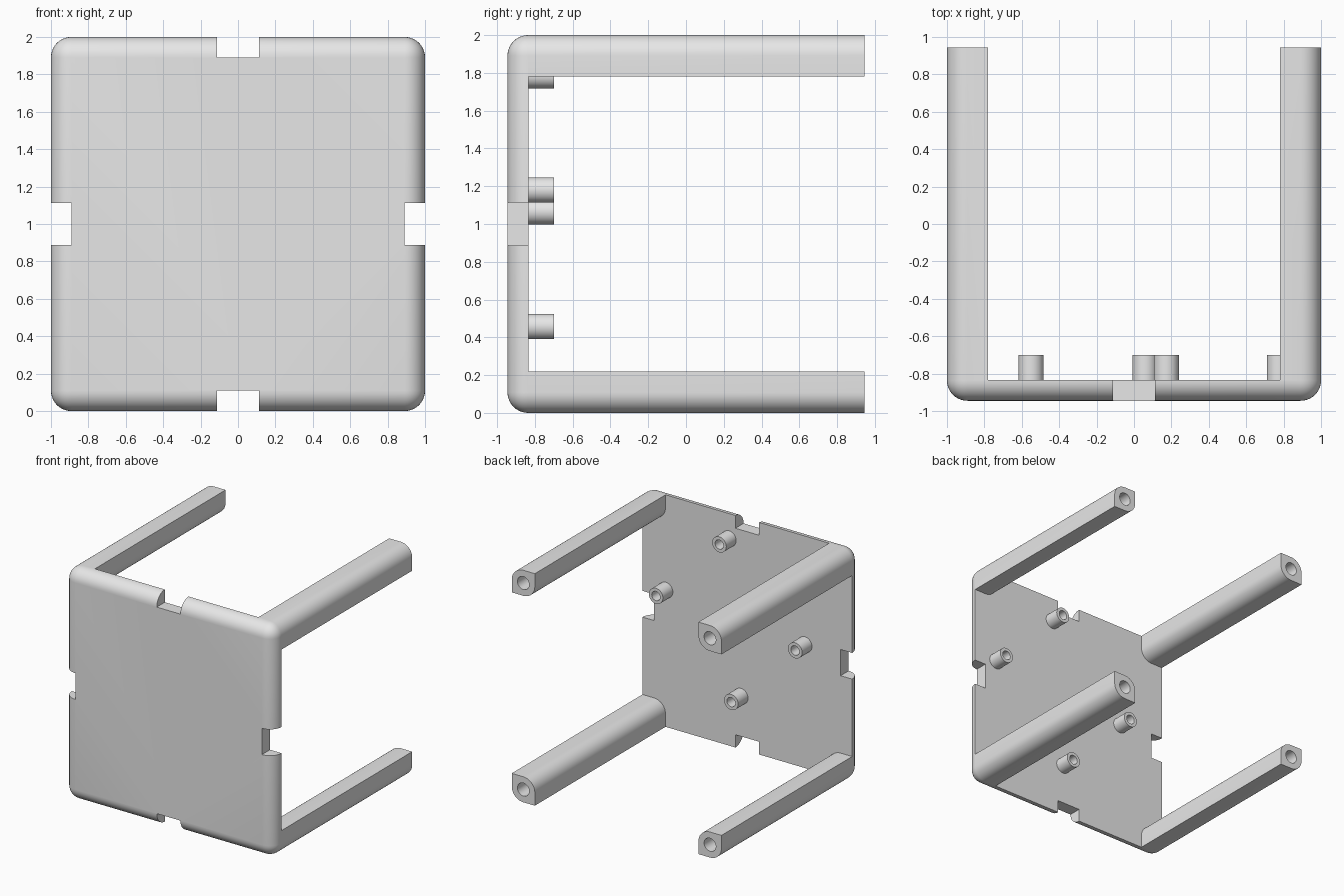
import bpy, bmesh, math
from mathutils import Matrix, Vector

cube = bpy.data.objects.get("Cube")
if cube:
    bpy.data.objects.remove(cube, do_unlink=True)

FRONT, BACK = -0.945, 0.945    # depth range of the whole bracket
PLATE_BACK = -0.835            # inner face of the front plate
LEG = 0.22                     # leg thickness
R = 0.109                      # rounding radius
MID = 1.0                      # height of the centre

grey = bpy.data.materials.new("plain_grey")
grey.use_nodes = True
COLOUR = (0.8, 0.8, 0.8, 1)
grey.diffuse_color = COLOUR
grey.node_tree.nodes["Principled BSDF"].inputs["Base Color"].default_value = COLOUR


def to_object(name, bm):
    bmesh.ops.recalc_face_normals(bm, faces=bm.faces)
    mesh = bpy.data.meshes.new(name)
    bm.to_mesh(mesh)
    bm.free()
    mesh.materials.append(grey)
    ob = bpy.data.objects.new(name, mesh)
    bpy.context.collection.objects.link(ob)
    return ob


def add_box(bm, lo, hi):
    lo, hi = Vector(lo), Vector(hi)
    size = Matrix.Diagonal((*(hi - lo), 1))
    return bmesh.ops.create_cube(bm, size=1, matrix=Matrix.Translation((lo + hi) / 2) @ size)


def add_cylinder(bm, x, z, radius, y0, y1):
    place = Matrix.Translation((x, (y0 + y1) / 2, z)) @ Matrix.Rotation(math.pi / 2, 4, 'X')
    bmesh.ops.create_cone(bm, cap_ends=True, segments=40, radius1=radius,
                          radius2=radius, depth=y1 - y0, matrix=place)


def activate(ob):
    bpy.ops.object.select_all(action='DESELECT')
    ob.select_set(True)
    bpy.context.view_layer.objects.active = ob


def cut(ob, bm):
    cutter = to_object("cutter", bm)
    cutter.hide_render = True
    mod = ob.modifiers.new("cut", 'BOOLEAN')
    mod.operation, mod.solver, mod.object = 'DIFFERENCE', 'EXACT', cutter
    activate(ob)
    bpy.ops.object.modifier_apply(modifier=mod.name)
    bpy.data.objects.remove(cutter, do_unlink=True)


def smooth(ob):
    activate(ob)
    bpy.ops.object.shade_smooth_by_angle(angle=math.radians(30))


# Rounded block: every edge except those of the back face is rounded
bm = bmesh.new()
add_box(bm, (-1, FRONT, 0), (1, BACK, 2))
edges = [e for e in bm.edges if any(v.co.y < 0 for v in e.verts)]
bmesh.ops.bevel(bm, geom=edges, offset=R, segments=10, profile=0.5, affect='EDGES')
frame = to_object("front_plate_with_legs", bm)

# Cross-shaped cavity leaves the plate and four legs with rounded inner corners
inner = 1 - LEG
points = []
for quarter in range(4):
    turn = Matrix.Rotation(quarter * math.pi / 2, 2)
    corner = [Vector((1.2, inner))]
    for i in range(11):
        a = math.pi * (1.5 - i / 20)
        corner.append(Vector((inner + R + R * math.cos(a), inner + R + R * math.sin(a))))
    corner.append(Vector((inner, 1.2)))
    points += [turn @ p for p in corner]
bm = bmesh.new()
face = bm.faces.new([bm.verts.new((p.x, PLATE_BACK, MID + p.y)) for p in points])
new = bmesh.ops.extrude_face_region(bm, geom=[face])["geom"]
bmesh.ops.translate(bm, vec=(0, 2, 0), verts=[g for g in new if isinstance(g, bmesh.types.BMVert)])
cut(frame, bm)

# Notch in the middle of each plate edge
bm = bmesh.new()
for quarter in range(4):
    box = add_box(bm, (0.89, -1.1, -0.113), (1.2, -0.7, 0.113))
    turn = Matrix.Translation((0, 0, MID)) @ Matrix.Rotation(quarter * math.pi / 2, 4, 'Y')
    bmesh.ops.transform(bm, matrix=turn, verts=box["verts"])
cut(frame, bm)

# Screw hole in the end of each leg
bm = bmesh.new()
for sx in (-1, 1):
    for sz in (-1, 1):
        add_cylinder(bm, sx * (1 - LEG / 2), MID + sz * (1 - LEG / 2), 0.056, 0.3, 1.1)
cut(frame, bm)
smooth(frame)

# Four hollow standoffs on the inner face of the plate
for n, (x, z) in enumerate([(0.173, 1.785), (0.777, 1.18), (-0.55, 1.065), (0.06, 0.457)], 1):
    bm = bmesh.new()
    add_cylinder(bm, x, z, 0.067, PLATE_BACK, -0.7)
    standoff = to_object(f"standoff_{n}", bm)
    bm = bmesh.new()
    add_cylinder(bm, x, z, 0.04, PLATE_BACK + 0.005, -0.6)
    cut(standoff, bm)
    smooth(standoff)
